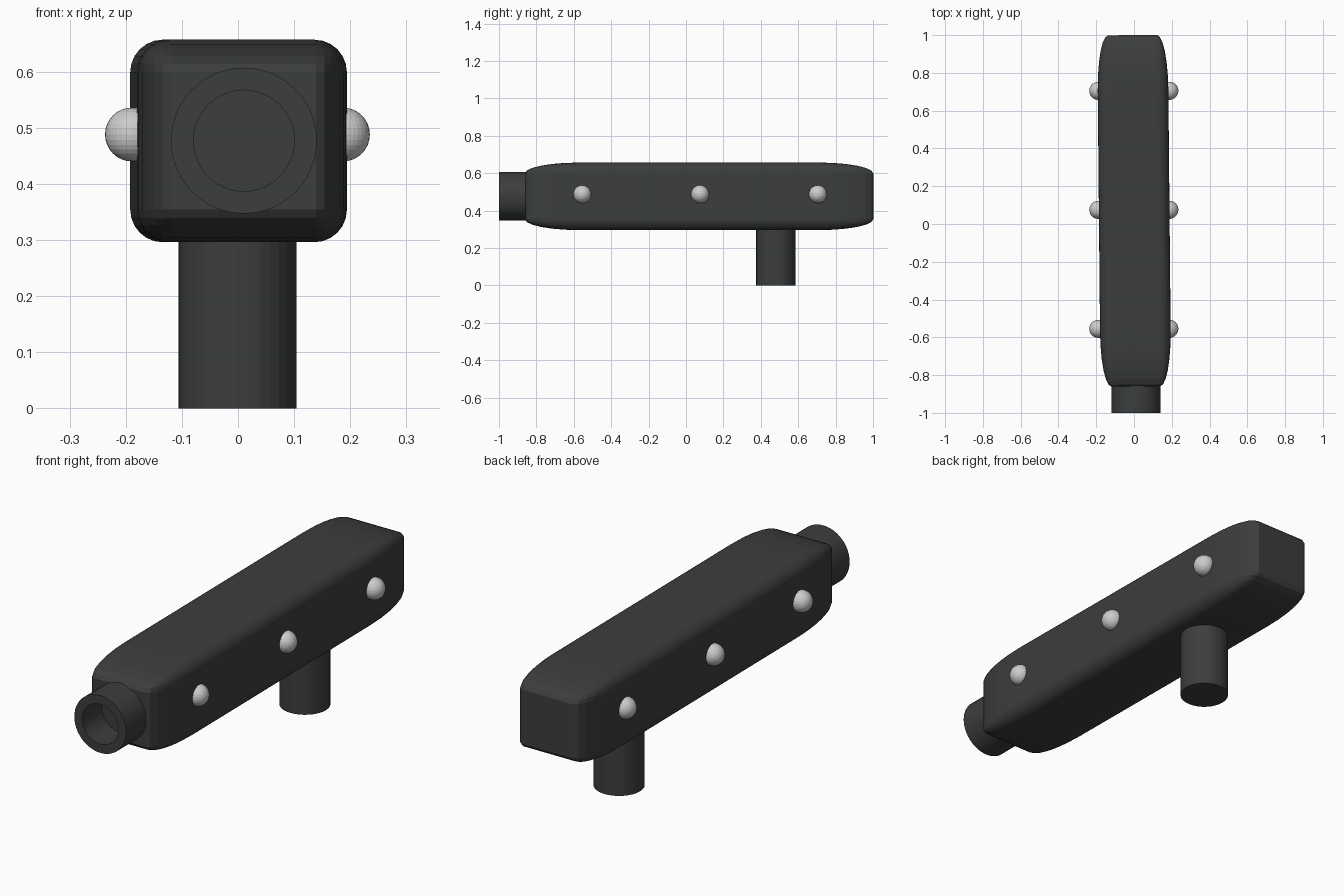
import bpy, bmesh, math
from mathutils import Matrix

if "Cube" in bpy.data.objects:
    bpy.data.objects.remove(bpy.data.objects["Cube"])

dark = bpy.data.materials.new("dark_casing")
dark.diffuse_color = (0.045, 0.048, 0.048, 1)
dark.use_nodes = True
dark.node_tree.nodes["Principled BSDF"].inputs["Base Color"].default_value = dark.diffuse_color


def add_object(name, bm, mat=None):
    bmesh.ops.recalc_face_normals(bm, faces=bm.faces)
    mesh = bpy.data.meshes.new(name)
    bm.to_mesh(mesh)
    bm.free()
    ob = bpy.data.objects.new(name, mesh)
    bpy.context.collection.objects.link(ob)
    if mat:
        mesh.materials.append(mat)
    return ob


YAW = math.atan(0.0095)  # the casing sits very slightly turned

# Casing: evenly rounded box stretched along y, giving long tapered ends
STRETCH = 5
bm = bmesh.new()
bmesh.ops.create_cube(bm, size=1)
bmesh.ops.scale(bm, vec=(0.374, 1.86 / STRETCH, 0.361), verts=bm.verts)
bmesh.ops.bevel(bm, geom=bm.edges[:], offset=0.058, segments=6,
                profile=0.5, affect='EDGES')
bmesh.ops.scale(bm, vec=(1, STRETCH, 1), verts=bm.verts)
bmesh.ops.rotate(bm, matrix=Matrix.Rotation(YAW, 3, 'Z'), verts=bm.verts)
bmesh.ops.translate(bm, vec=(0.001, 0.07, 0.4765), verts=bm.verts)
add_object("casing", bm, dark)

# Nozzle: hollow tube on the front, open down to the casing face
SIDES = 48
bm = bmesh.new()
rings = []
for r, y in ((0.13, -0.80), (0.13, -1.0), (0.09, -1.0), (0.09, -0.80)):
    rings.append([bm.verts.new((0.0105 + r * math.cos(2 * math.pi * i / SIDES), y,
                                0.477 + r * math.sin(2 * math.pi * i / SIDES)))
                  for i in range(SIDES)])
for k in range(4):
    a, b = rings[k], rings[(k + 1) % 4]
    for i in range(SIDES):
        j = (i + 1) % SIDES
        bm.faces.new((a[i], a[j], b[j], b[i]))
add_object("nozzle", bm, dark)

# Support post under the rear half
bm = bmesh.new()
bmesh.ops.create_cone(bm, cap_ends=True, segments=32, radius1=0.105, radius2=0.105,
                      depth=0.36, matrix=Matrix.Translation((-0.001, 0.48, 0.18)))
add_object("support_post", bm, dark)

# Round studs, three on each side
for side, x in (("left", -0.189), ("right", 0.187)):
    for n, y in enumerate((-0.555, 0.075, 0.705), 1):
        bm = bmesh.new()
        bmesh.ops.create_uvsphere(bm, u_segments=32, v_segments=16, radius=0.048,
                                  matrix=Matrix.Translation((x, y, 0.488)))
        add_object(f"stud_{side}_{n}", bm)
